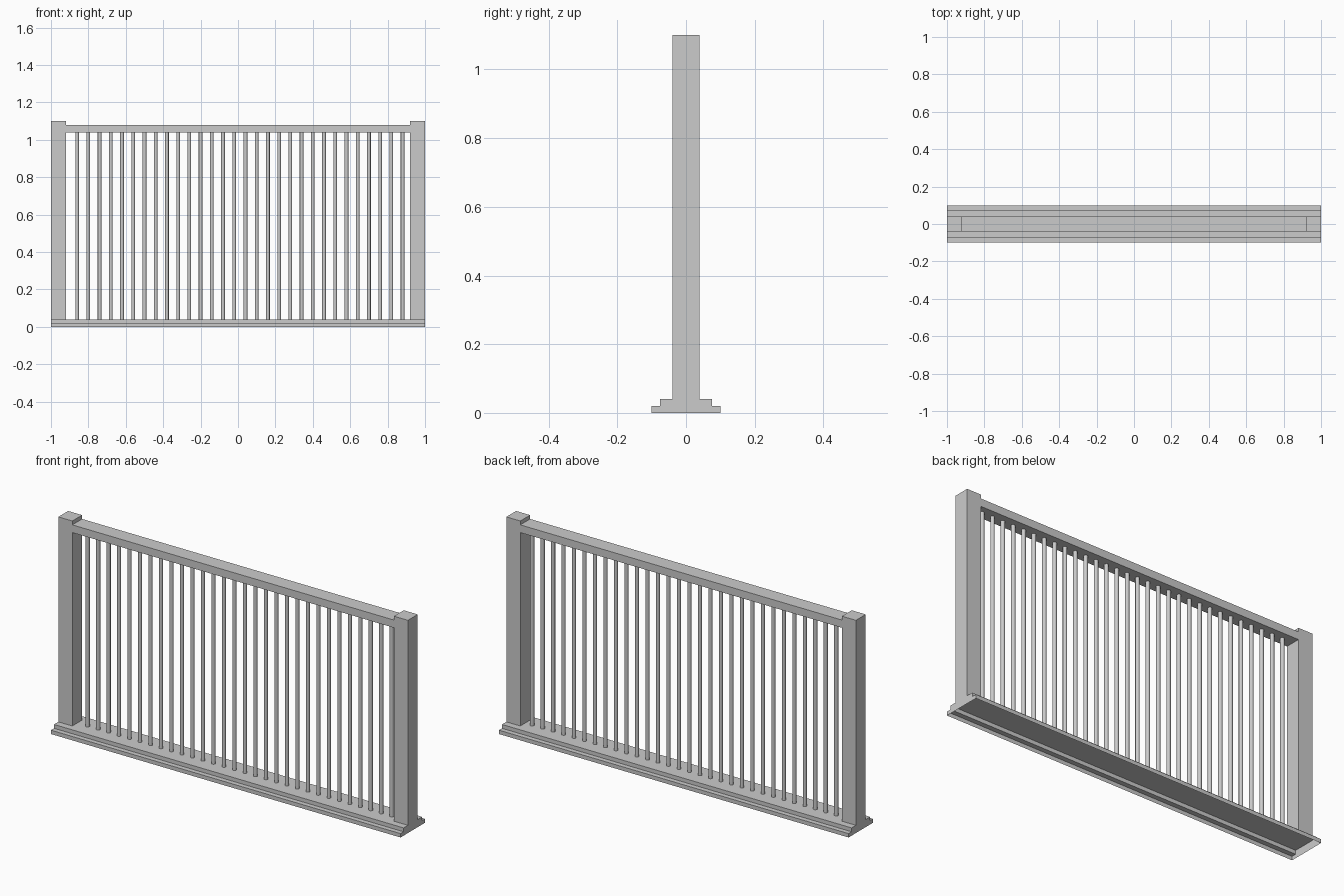
import bpy
import bmesh
from mathutils import Matrix

default_cube = bpy.data.objects.get("Cube")
if default_cube:
    bpy.data.objects.remove(default_cube, do_unlink=True)

# Single painted metal colour
grey = bpy.data.materials.new("light_grey")
grey.use_nodes = True
colour = (0.6, 0.6, 0.6, 1)
grey.diffuse_color = colour
grey.node_tree.nodes["Principled BSDF"].inputs["Base Color"].default_value = colour

POST = 0.08       # post and rail thickness
BASE_TOP = 0.04
RAIL_BOTTOM = 1.04
RAIL_TOP = 1.08
POST_TOP = 1.1


def finish(name, bm):
    mesh = bpy.data.meshes.new(name)
    bm.to_mesh(mesh)
    bm.free()
    mesh.materials.append(grey)
    obj = bpy.data.objects.new(name, mesh)
    bpy.context.collection.objects.link(obj)
    return obj


def box(name, x, width, z0, z1):
    bm = bmesh.new()
    place = Matrix.Translation((x, 0, (z0 + z1) / 2))
    size = Matrix.Diagonal((width, POST, z1 - z0, 1))
    bmesh.ops.create_cube(bm, size=1, matrix=place @ size)
    return finish(name, bm)


# Stepped base: an extruded profile, hollow and open underneath
half = [(0.1, 0), (0.1, 0.02), (0.075, 0.02), (0.075, BASE_TOP)]
profile = half + [(-y, z) for y, z in reversed(half)]
bm = bmesh.new()
ends = [[bm.verts.new((x, y, z)) for y, z in profile] for x in (-1, 1)]
left, right = ends
for i in range(len(profile) - 1):
    bm.faces.new((left[i], left[i + 1], right[i + 1], right[i]))
bm.faces.new(list(reversed(left)))
bm.faces.new(right)
bmesh.ops.recalc_face_normals(bm, faces=bm.faces)
if max(bm.faces, key=lambda f: f.calc_center_median().z).normal.z < 0:
    bmesh.ops.reverse_faces(bm, faces=bm.faces)
finish("stepped_base", bm)

# End posts and top rail
for side, name in ((1, "left_post"), (-1, "right_post")):
    box(name, side * (1 - POST / 2), POST, BASE_TOP, POST_TOP)
box("top_rail", 0, 2 - 2 * POST, RAIL_BOTTOM, RAIL_TOP)

# Row of round bars
for i in range(30):
    bm = bmesh.new()
    place = Matrix.Translation((-0.86 + i * 0.06, 0, (BASE_TOP + RAIL_BOTTOM) / 2))
    bmesh.ops.create_cone(bm, cap_ends=False, segments=16, radius1=0.01, radius2=0.01,
                          depth=RAIL_BOTTOM - BASE_TOP, matrix=place)
    for face in bm.faces:
        face.smooth = True
    finish(f"bar_{i + 1}", bm)
